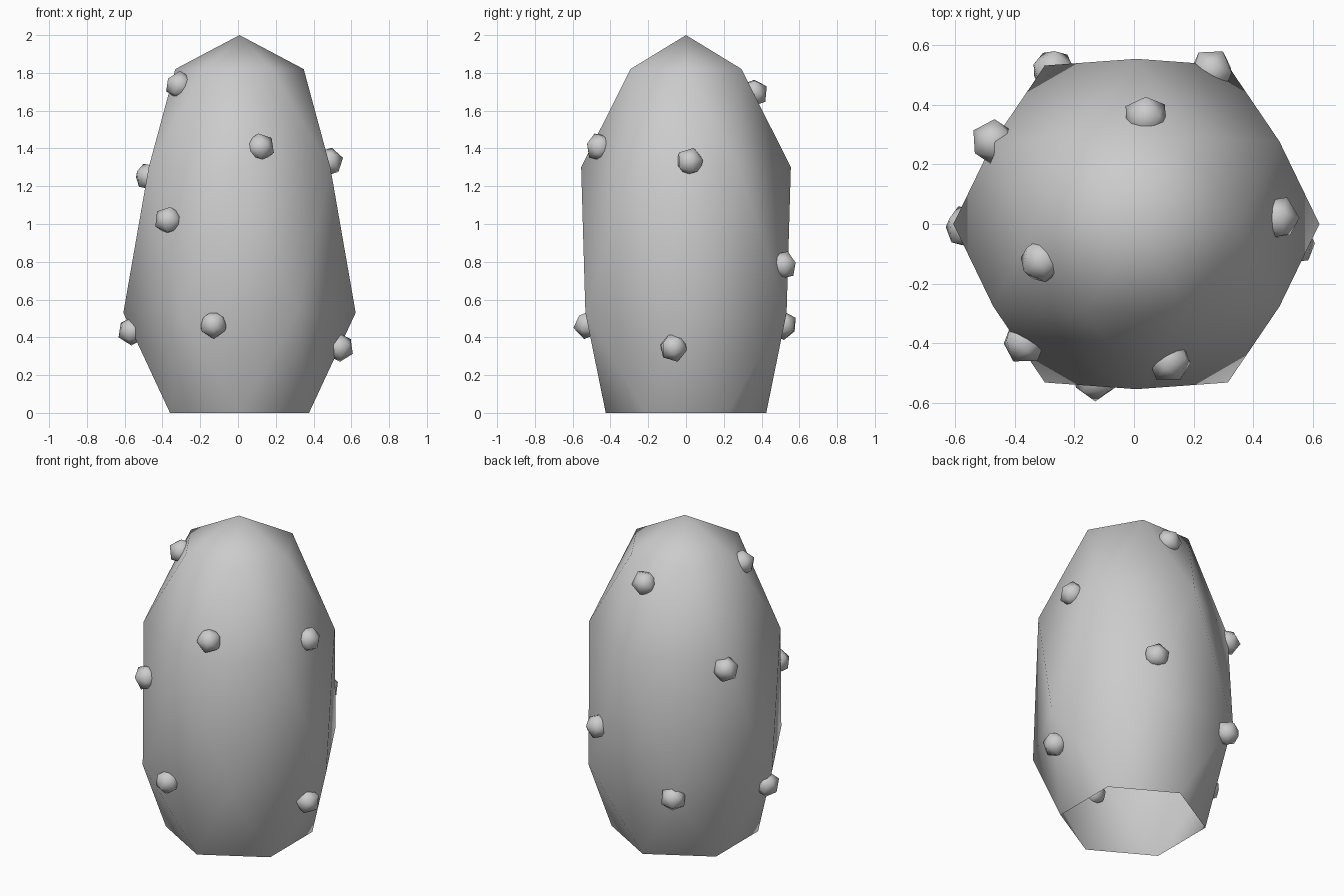
import bpy, bmesh, random
from math import radians, cos, sin
from mathutils import Vector, Matrix
from mathutils.bvhtree import BVHTree

random.seed(4)
if "Cube" in bpy.data.objects:
    bpy.data.objects.remove(bpy.data.objects["Cube"], do_unlink=True)

grey = bpy.data.materials.new("plain_grey")
grey.use_nodes = True
colour = (0.6, 0.6, 0.6, 1)
grey.diffuse_color = colour
grey.node_tree.nodes["Principled BSDF"].inputs["Base Color"].default_value = colour


def finish(bm, name):
    """Turn a bmesh into a smooth, grey object."""
    for f in bm.faces:
        f.smooth = True
    mesh = bpy.data.meshes.new(name)
    bm.to_mesh(mesh)
    bm.free()
    mesh.materials.append(grey)
    obj = bpy.data.objects.new(name, mesh)
    bpy.context.collection.objects.link(obj)
    return obj


# Body: staggered six-sided rings up to a point, open underneath
SIDES = 6
CENTRE_X = 0.008
PROFILE = [(0.425, 0.0, 30), (0.615, 0.53, 0), (0.555, 1.3, 30), (0.34, 1.82, 0)]

body = bmesh.new()
rings = []
for radius, z, turn in PROFILE:
    angles = [radians(turn + i * 360 / SIDES) for i in range(SIDES)]
    rings.append([body.verts.new((CENTRE_X + radius * cos(a), radius * sin(a), z))
                  for a in angles])
tip = body.verts.new((CENTRE_X, 0, 2))

for level, (low, high) in enumerate(zip(rings, rings[1:])):
    for i in range(SIDES):
        j = (i + 1) % SIDES
        if level % 2 == 0:      # lower ring is the turned one
            body.faces.new((low[i], high[j], high[i]))
            body.faces.new((low[i], low[j], high[j]))
        else:                   # upper ring is the turned one
            body.faces.new((low[i], low[j], high[i]))
            body.faces.new((low[j], high[j], high[i]))
for i in range(SIDES):
    body.faces.new((rings[-1][i], rings[-1][(i + 1) % SIDES], tip))
bmesh.ops.recalc_face_normals(body, faces=body.faces)
surface = BVHTree.FromBMesh(body)
finish(body, "body")

# Bumps: small faceted balls half sunk into the body
BUMPS = [
    (-0.32, -0.13, 1.74), (0.125, -0.47, 1.41), (-0.37, -0.40, 1.02),
    (-0.13, -0.55, 0.46), (-0.48, 0.28, 1.25), (0.50, 0.02, 1.335),
    (-0.59, -0.01, 0.42), (0.56, -0.065, 0.335), (0.04, 0.37, 1.70),
    (0.27, 0.53, 0.785), (-0.28, 0.53, 0.455),
]
for number, spot in enumerate(BUMPS, 1):
    point, normal, _, _ = surface.find_nearest(Vector(spot))
    bump = bmesh.new()
    bmesh.ops.create_icosphere(bump, subdivisions=1, radius=0.078)
    spin = Matrix.Rotation(random.uniform(0, 6.28), 4, "Z")
    aim = normal.to_track_quat("Z", "Y").to_matrix().to_4x4()
    bump.transform(Matrix.Translation(point) @ aim @ spin)
    finish(bump, f"bump_{number}")
